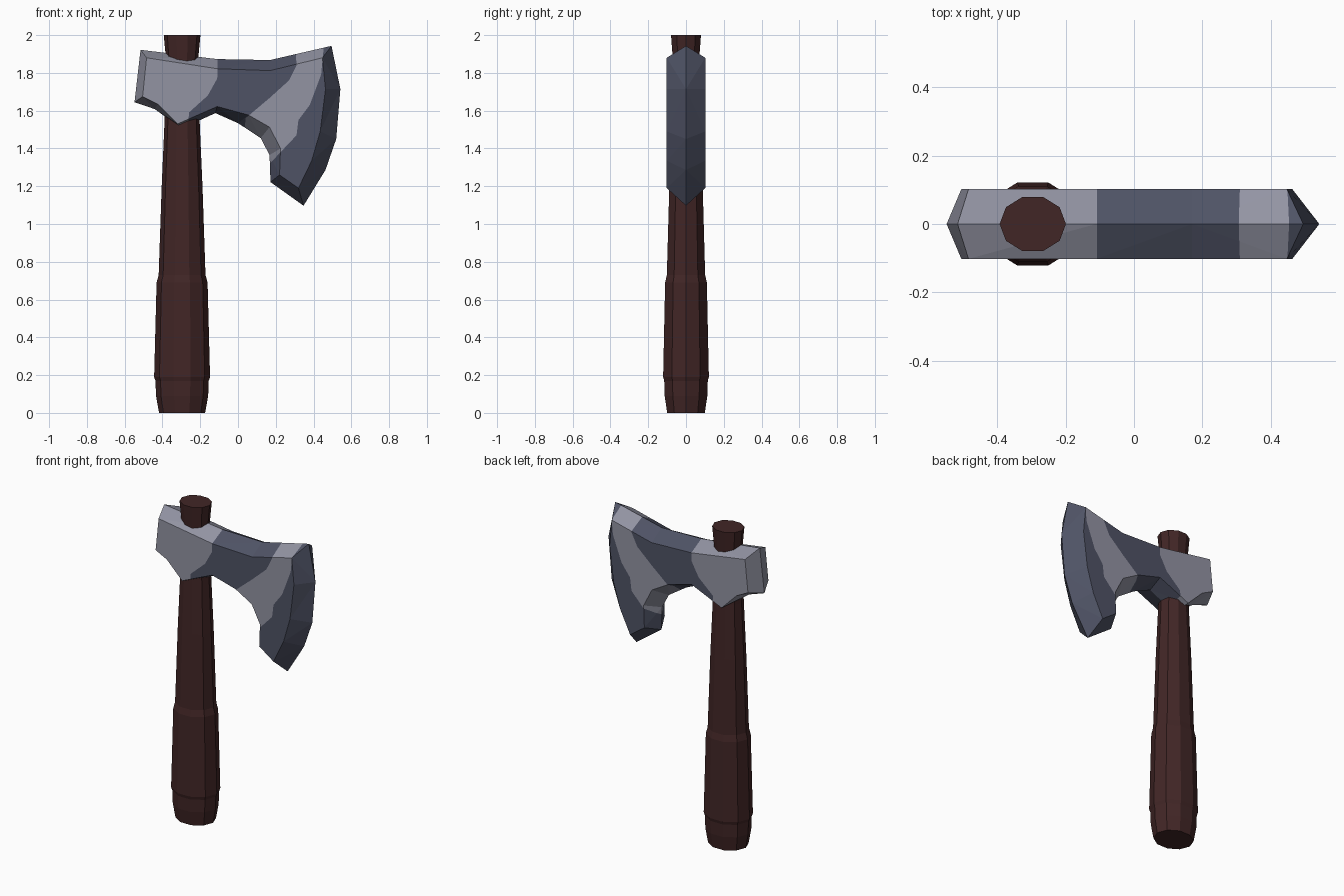
import bpy, bmesh, math
from mathutils import Vector

if "Cube" in bpy.data.objects:
    bpy.data.objects.remove(bpy.data.objects["Cube"], do_unlink=True)

HANDLE_X = -0.296
SIDES = 10


def material(name, rgb):
    mat = bpy.data.materials.new(name)
    mat.use_nodes = True
    mat.diffuse_color = (*rgb, 1)
    mat.node_tree.nodes["Principled BSDF"].inputs["Base Color"].default_value = (*rgb, 1)
    return mat


wood = material("dark wood", (0.053, 0.019, 0.019))
light_steel = material("light steel", (0.29, 0.295, 0.365))
dark_steel = material("dark steel", (0.078, 0.086, 0.13))


def finish(bm, name, mats):
    bmesh.ops.recalc_face_normals(bm, faces=bm.faces)
    mesh = bpy.data.meshes.new(name)
    bm.to_mesh(mesh)
    bm.free()
    for mat in mats:
        mesh.materials.append(mat)
    obj = bpy.data.objects.new(name, mesh)
    bpy.context.collection.objects.link(obj)
    return obj


def turned(name, profile, flat=0.86):
    """Closed ten-sided turned part from (radius, height) pairs."""
    bm = bmesh.new()
    rings = []
    for r, z in profile:
        angles = [math.tau * i / SIDES for i in range(SIDES)]
        rings.append([bm.verts.new((HANDLE_X + r * math.cos(a), r * flat * math.sin(a), z))
                      for a in angles])
    for low, high in zip(rings, rings[1:]):
        for i in range(SIDES):
            j = (i + 1) % SIDES
            bm.faces.new((low[i], low[j], high[j], high[i]))
    bm.faces.new(rings[0])
    bm.faces.new(rings[-1])
    return finish(bm, name, [wood])


# Handle: flared grip below, tapering shaft above
turned("grip", [(0.122, 0), (0.138, 0.09), (0.141, 0.17), (0.148, 0.19),
                (0.135, 0.69), (0.124, 0.73)])
turned("shaft", [(0.12, 0.6), (0.124, 0.73), (0.108, 1.2), (0.093, 1.54),
                 (0.085, 1.87), (0.097, 2.0)])

# Axe head: (ridge x, z, flat cheek x, z) around the outline
OUTLINE = [
    (-0.516, 1.922, -0.484, 1.88), (-0.11, 1.873, -0.11, 1.822),
    (0.17, 1.868, 0.17, 1.812), (0.495, 1.943, 0.447, 1.88),
    (0.542, 1.714, 0.463, 1.714), (0.52, 1.45, 0.435, 1.49),
    (0.463, 1.286, 0.39, 1.335), (0.347, 1.097, 0.32, 1.19),
    (0.172, 1.222, 0.22, 1.26), (0.167, 1.365, 0.225, 1.4),
    (0.12, 1.455, 0.167, 1.513), (0.0, 1.534, 0.055, 1.577),
    (-0.12, 1.587, -0.11, 1.622), (-0.3, 1.505, -0.32, 1.53),
    (-0.44, 1.608, -0.425, 1.635), (-0.548, 1.645, -0.505, 1.675),
]
# Colour borders across the cheeks as (x, z) paths running downwards
BORDERS = [
    [(-0.105, 2), (-0.11, 1.77), (-0.16, 1.68), (-0.26, 1.59), (-0.28, 1.0)],
    [(0.3, 2), (0.31, 1.84), (0.27, 1.76), (0.167, 1.667), (0.04, 1.56), (0, 1.0)],
    [(0.46, 2), (0.44, 1.79), (0.38, 1.63), (0.32, 1.55), (0.31, 1.47),
     (0.225, 1.38), (0.15, 1.3), (0.1, 1.0)],
]


def border_x(path, z):
    for (x0, z0), (x1, z1) in zip(path, path[1:]):
        if z >= z1:
            return x0 + (x1 - x0) * (z - z0) / (z1 - z0)
    return path[-1][0]


bm = bmesh.new()
ridge = [bm.verts.new((x, 0, z)) for x, z, _, _ in OUTLINE]
for side in (-1, 1):
    cheek = [bm.verts.new((x, side * 0.102, z)) for _, _, x, z in OUTLINE]
    bm.faces.new(cheek)
    for i in range(len(cheek)):
        bm.faces.new((ridge[i - 1], ridge[i], cheek[i], cheek[i - 1]))
bmesh.ops.triangulate(bm, faces=bm.faces)

# Cut along every border, then colour each piece by the band it lies in
for path in BORDERS:
    for (x0, z0), (x1, z1) in zip(path, path[1:]):
        near = [f for f in bm.faces
                if min(v.co.z for v in f.verts) <= z0 and max(v.co.z for v in f.verts) >= z1]
        geom = set(near) | {e for f in near for e in f.edges} | {v for f in near for v in f.verts}
        bmesh.ops.bisect_plane(bm, geom=list(geom), dist=1e-5, plane_co=Vector((x0, 0, z0)),
                               plane_no=Vector((z1 - z0, 0, x0 - x1)))
    for _, z in path[1:-1]:
        bmesh.ops.bisect_plane(bm, geom=bm.verts[:] + bm.edges[:] + bm.faces[:], dist=1e-5,
                               plane_co=Vector((0, 0, z)), plane_no=Vector((0, 0, 1)))
for f in bm.faces:
    c = f.calc_center_median()
    band = sum(c.x > border_x(path, c.z) for path in BORDERS)
    f.material_index = band % 2
finish(bm, "axe_head", [light_steel, dark_steel])
